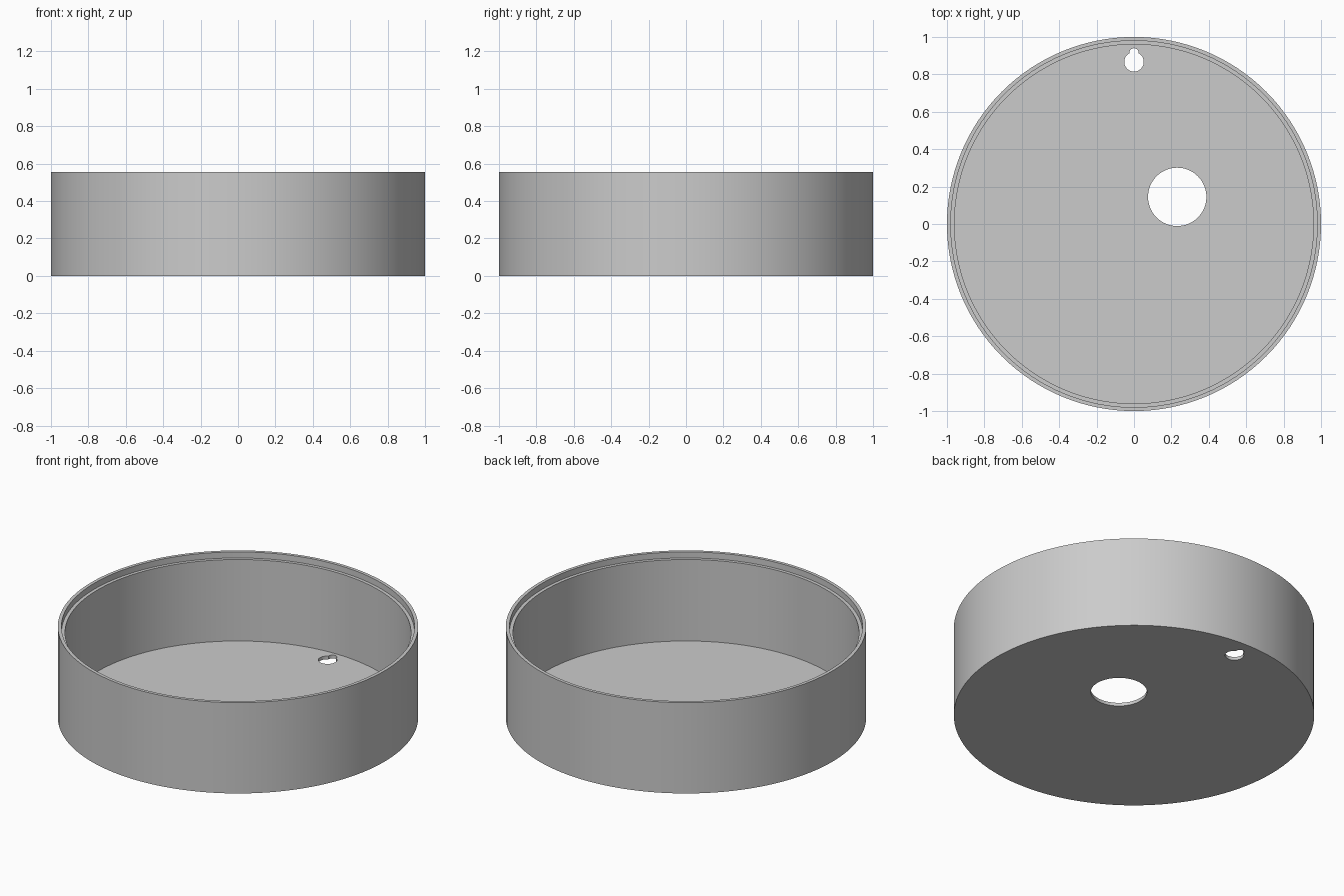
import bpy, bmesh
from math import pi, sin, cos, asin, radians

default_cube = bpy.data.objects.get("Cube")
if default_cube:
    bpy.data.objects.remove(default_cube)

HEIGHT, FLOOR, SEGMENTS = 0.556, 0.02, 128

grey = bpy.data.materials.new("plain grey")
colour = (0.6, 0.6, 0.6, 1)
grey.diffuse_color = colour
grey.use_nodes = True
grey.node_tree.nodes["Principled BSDF"].inputs["Base Color"].default_value = colour


def arc(x, y, radius, start, end, steps):
    """Points along an arc, both ends included."""
    angles = [start + (end - start) * i / steps for i in range(steps + 1)]
    return [(x + radius * cos(a), y + radius * sin(a)) for a in angles]


def loft(name, loops):
    """Closed solid skinned through matching loops, capped at both ends."""
    bm = bmesh.new()
    rings = [[bm.verts.new(p) for p in loop] for loop in loops]
    for low, high in zip(rings, rings[1:]):
        for i in range(len(low)):
            j = (i + 1) % len(low)
            bm.faces.new((low[i], low[j], high[j], high[i]))
    bm.faces.new(rings[0][::-1])
    bm.faces.new(rings[-1])
    bmesh.ops.recalc_face_normals(bm, faces=bm.faces)
    mesh = bpy.data.meshes.new(name)
    bm.to_mesh(mesh)
    bm.free()
    mesh.materials.append(grey)
    obj = bpy.data.objects.new(name, mesh)
    bpy.context.collection.objects.link(obj)
    return obj


def cut_floor(target, name, outline):
    """Cut an outline straight through the floor."""
    cutter = loft(name, [[(x, y, z) for x, y in outline] for z in (-0.1, 0.1)])
    cutter.hide_render = True
    mod = target.modifiers.new(name, "BOOLEAN")
    mod.operation, mod.solver, mod.object = "DIFFERENCE", "EXACT", cutter
    bpy.context.view_layer.objects.active = target
    bpy.ops.object.modifier_apply(modifier=name)
    bpy.data.objects.remove(cutter)


# Round tray: outer wall, thin rim, stepped lid seat, inner wall and floor
LEDGE = HEIGHT - 0.037
profile = [(1, 0), (1, HEIGHT), (0.98, HEIGHT), (0.98, LEDGE),
           (0.96, LEDGE), (0.96, FLOOR)]
tray = loft("round_tray", [
    [(x, y, z) for x, y in arc(0, 0, r, 0, 2 * pi, SEGMENTS)[:-1]]
    for r, z in profile])

# Cable hole
cut_floor(tray, "cable_hole", arc(0.231, 0.145, 0.156, 0, 2 * pi, 64)[:-1])

# Hanging keyhole: round opening with a narrow rounded slot toward the back
wide, narrow = 0.052, 0.025
half = asin(narrow / wide)
keyhole = arc(0, 0.867, wide, pi / 2 + half, 2.5 * pi - half, 40)
keyhole += arc(0, 0.915, narrow, 0, pi, 16)
cut_floor(tray, "keyhole", keyhole)

# Smooth walls with crisp edges
bpy.ops.object.select_all(action="DESELECT")
tray.select_set(True)
bpy.context.view_layer.objects.active = tray
bpy.ops.object.shade_smooth_by_angle(angle=radians(30))
